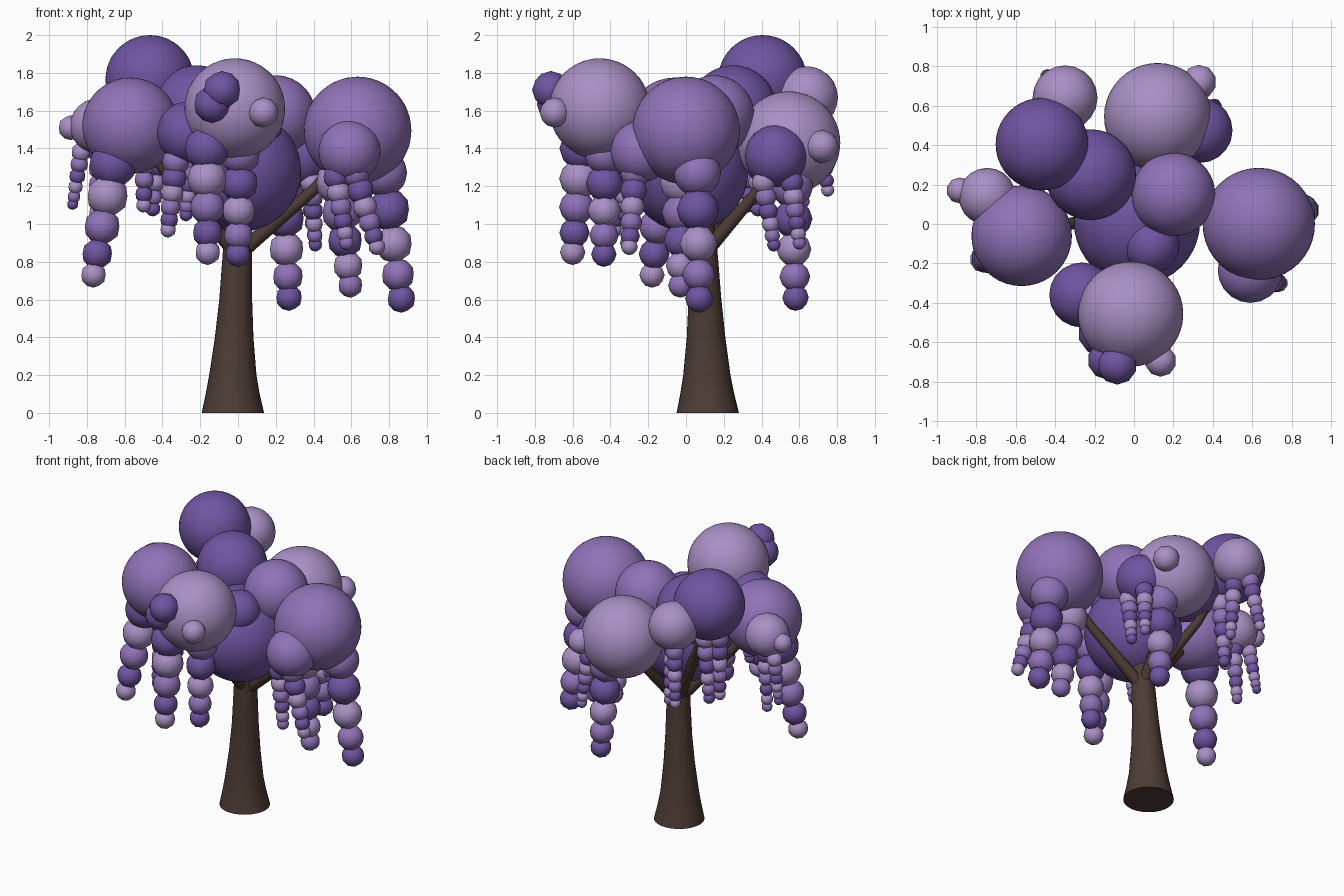
import bpy, bmesh, math
from mathutils import Vector, Matrix

if "Cube" in bpy.data.objects:
    bpy.data.objects.remove(bpy.data.objects["Cube"])


def material(name, rgb):
    m = bpy.data.materials.new(name)
    m.diffuse_color = (*rgb, 1)
    m.use_nodes = True
    m.node_tree.nodes["Principled BSDF"].inputs["Base Color"].default_value = m.diffuse_color
    return m


BARK = material("bark", (0.075, 0.045, 0.035))
TONES = [material("dark_purple", (0.16, 0.09, 0.36)),
         material("mid_purple", (0.28, 0.17, 0.48)),
         material("light_purple", (0.40, 0.28, 0.56))]


def finish(name, bm, mats):
    me = bpy.data.meshes.new(name)
    bm.to_mesh(me)
    bm.free()
    for m in mats:
        me.materials.append(m)
    ob = bpy.data.objects.new(name, me)
    bpy.context.collection.objects.link(ob)
    return ob


def balls(name, items):
    """One object made of spheres (x, y, z, radius, tone)."""
    bm = bmesh.new()
    for x, y, z, r, tone in items:
        old = set(bm.faces)
        bmesh.ops.create_icosphere(bm, subdivisions=4 if r > 0.2 else 3 if r > 0.12 else 2,
                                   radius=r, matrix=Matrix.Translation((x, y, z)))
        for f in bm.faces:
            if f not in old:
                f.material_index = tone
                f.smooth = True
    finish(name, bm, TONES)


def chain(name, start, end, n, r0, r1, shift=0):
    """Hanging blossom string: shrinking spheres that crowd towards the tip."""
    a, b = Vector(start), Vector(end)
    items = []
    for i in range(n):
        u = i / (n - 1)
        p = a.lerp(b, 1 - (1 - u) ** 1.2)
        items.append((*p, r0 + (r1 - r0) * u, (i * 2 + shift) % 3))
    balls(name, items)


def tube(name, pts, sides):
    """Tapered tube through (x, y, z, radius) points."""
    bm = bmesh.new()
    rings = []
    P = [Vector(p[:3]) for p in pts]
    for i, p in enumerate(P):
        d = P[min(i + 1, len(P) - 1)] - P[max(i - 1, 0)]
        if i == 0:
            d = Vector((0, 0, 1)) if name == "trunk" else d
        q = Vector((0, 0, 1)).rotation_difference(d.normalized())
        rings.append([bm.verts.new(p + q @ Vector((math.cos(t), math.sin(t), 0)) * pts[i][3])
                      for t in (2 * math.pi * k / sides for k in range(sides))])
    for lo, hi in zip(rings, rings[1:]):
        for k in range(sides):
            j = (k + 1) % sides
            bm.faces.new((lo[k], lo[j], hi[j], hi[k])).smooth = True
    bm.faces.new(rings[0][::-1])
    bm.faces.new(rings[-1])
    finish(name, bm, [BARK])


# Flared trunk
tube("trunk", [(-.027, .115, 0, .165), (-.028, .112, .1, .143), (-.027, .11, .2, .125),
               (-.02, .106, .4, .102), (-.012, .1, .6, .087), (-.005, .092, .8, .079),
               (0, .085, .95, .073), (.01, .05, 1.25, .06)], 32)

# Branches reaching into the crown clumps
for name, mid, tip in [("branch_right", (.40, .04, 1.18), (.6, 0, 1.42)),
                       ("branch_back", (.07, .36, 1.15), (.11, .5, 1.38)),
                       ("branch_left", (-.36, -.01, 1.25), (-.53, -.06, 1.45)),
                       ("branch_back_left", (-.3, .29, 1.36), (-.44, .39, 1.7)),
                       ("branch_front", (-.01, -.28, 1.3), (-.015, -.42, 1.55))]:
    tube(name, [(0, .09, .84, .042), (*mid, .03), (*tip, .018)], 12)

# Large crown clumps
for name, ball in {
    "crown_centre": (.015, .01, 1.28, .32, 0),
    "crown_right": (.633, 0, 1.495, .285, 1),
    "crown_front": (-.017, -.457, 1.61, .267, 2),
    "crown_left": (-.57, -.06, 1.52, .255, 1),
    "crown_back": (.12, .545, 1.43, .272, 2),
    "crown_top": (-.467, .405, 1.765, .235, 0),
    "crown_upper_middle": (-.22, .25, 1.61, .23, 0),
    "crown_upper_right": (.20, .15, 1.575, .212, 1),
}.items():
    balls(name, [ball])

# Smaller clumps and buds around them
balls("side_clumps", [
    (.59, -.235, 1.385, .165, 1), (.335, .475, 1.36, .165, 0),
    (-.35, .64, 1.67, .165, 2), (-.265, -.36, 1.485, .165, 0),
    (-.745, .14, 1.52, .145, 2), (.09, -.11, 1.505, .14, 0)])
balls("buds", [
    (-.085, -.715, 1.71, .1, 0), (-.135, -.69, 1.635, .1, 0),
    (.135, -.695, 1.59, .08, 2), (.33, .72, 1.41, .088, 2),
    (-.885, .17, 1.51, .066, 2)])

# Thick blossom strings under the big clumps
chain("string_right_outer", (.77, .06, 1.27, ), (.865, .07, .605), 5, .125, .075, 1)
chain("string_right_inner", (.53, -.02, 1.22), (.595, -.03, .675), 5, .12, .065, 2)
chain("string_front_left", (-.165, -.55, 1.4), (-.16, -.6, .85), 5, .12, .067, 0)
chain("string_front_middle", (.01, -.43, 1.37), (0, -.435, .84), 5, .11, .067, 1)
chain("string_left", (-.66, -.12, 1.32), (-.765, -.18, .73), 5, .125, .067, 0)
chain("string_back", (.24, .56, 1.2), (.27, .58, .61), 5, .115, .07, 1)

# Thin strings under the smaller clumps
thin = [((.52, -.27, 1.25), (.575, -.31, .9), .04),
        ((.62, -.27, 1.27), (.735, -.3, .88), .045),
        ((.39, .41, 1.22), (.41, .465, .89), .036),
        ((.38, .56, 1.22), (.408, .6, .9), .036),
        ((-.33, -.38, 1.33), (-.37, -.38, .97), .042),
        ((-.25, -.33, 1.34), (-.275, -.33, 1.05), .036),
        ((-.33, .62, 1.5), (-.3, .62, 1.12), .036),
        ((-.4, .7, 1.52), (-.44, .75, 1.18), .036),
        ((-.83, .18, 1.38), (-.875, .2, 1.105), .03),
        ((-.73, .14, 1.38), (-.75, .15, 1.01), .036),
        ((-.49, .33, 1.5), (-.5, .33, 1.1), .04),
        ((-.42, .38, 1.5), (-.45, .38, 1.08), .04)]
for i, (a, b, r) in enumerate(thin):
    chain(f"thin_string_{i + 1}", a, b, 6, r * 1.75, r, i)
